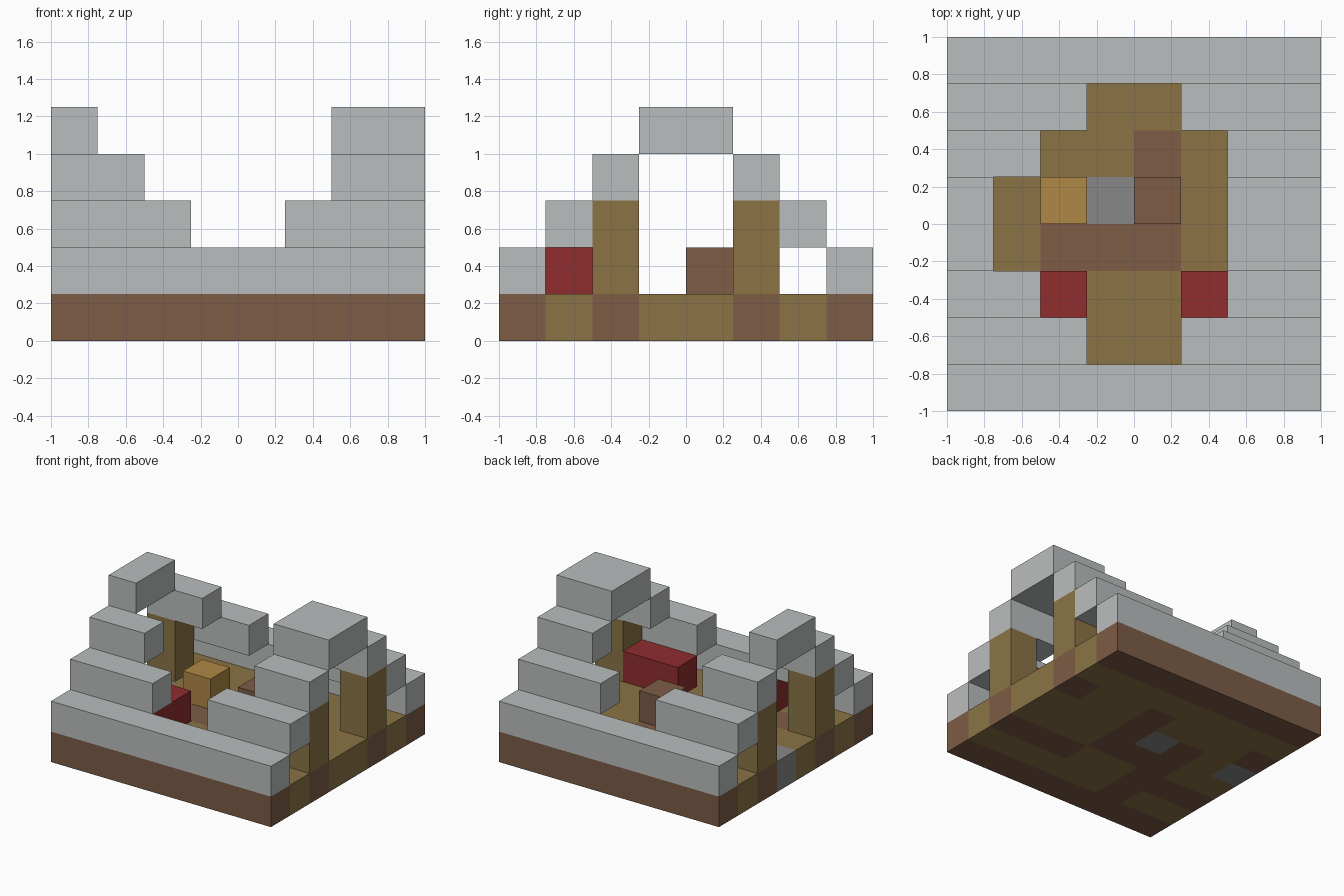
import bpy, bmesh
from mathutils import Matrix, Vector

cube = bpy.data.objects.get("Cube")
if cube:
    bpy.data.objects.remove(cube, do_unlink=True)

U = 0.25   # edge of one block
N = 8      # blocks per side


def linear(c):
    c /= 255
    return c / 12.92 if c <= 0.04045 else ((c + 0.055) / 1.055) ** 2.4


def material(name, r, g, b):
    col = (linear(r), linear(g), linear(b), 1)
    m = bpy.data.materials.new(name)
    m.use_nodes = True
    m.diffuse_color = col
    bsdf = m.node_tree.nodes["Principled BSDF"]
    bsdf.inputs["Base Color"].default_value = col
    bsdf.inputs["Roughness"].default_value = 0.9
    return m


PALE = material("pale grey roof", 186, 190, 189)
DIRT = material("brown earth", 125, 92, 70)
OLIVE = material("olive", 139, 116, 70)
RED = material("red", 144, 45, 46)
ORANGE = material("orange wood", 176, 136, 70)
STONE = material("mid grey stone", 135, 135, 135)


def finish(bm, name, *mats):
    me = bpy.data.meshes.new(name)
    bm.to_mesh(me)
    bm.free()
    for m in mats:
        me.materials.append(m)
    ob = bpy.data.objects.new(name, me)
    bpy.context.collection.objects.link(ob)
    return ob


def block(name, cell, size, mat):
    """Box given by its lowest grid cell and its size in blocks."""
    size = Vector(size)
    centre = (Vector(cell) + size / 2) * U - Vector((1, 1, 0))
    bm = bmesh.new()
    bmesh.ops.create_cube(bm, size=1, matrix=Matrix.Translation(centre) @ Matrix.Diagonal((*(size * U), 1)))
    return finish(bm, name, mat)


# Patterned floor slab, rows listed from back to front: Dirt, Grass, Stone
pattern = [
    "DDDDDDDD",
    "GGGGGGGG",
    "DGGGDGGD",
    "SGDSDGGG",
    "GGDDDGGG",
    "DDDGGDDD",
    "GGDGGGGG",
    "DDDDDDDD",
][::-1]
bm = bmesh.new()
bmesh.ops.create_grid(bm, x_segments=N, y_segments=N, size=1)
top = bmesh.ops.extrude_face_region(bm, geom=bm.faces[:], use_keep_orig=True)
bmesh.ops.translate(bm, vec=(0, 0, U),
                    verts=[v for v in top["geom"] if isinstance(v, bmesh.types.BMVert)])
bmesh.ops.recalc_face_normals(bm, faces=bm.faces)
for f in bm.faces:
    c = f.calc_center_median()
    ix, iy = (min(N - 1, int((k + 1) / U)) for k in (c.x, c.y))
    f.material_index = "DGS".index(pattern[iy][ix])
finish(bm, "floor", DIRT, OLIVE, STONE)

# Stepped roof: full eaves rows, then broken tiers on each side
block("front_eaves", (0, 0, 1), (N, 1, 1), PALE)
block("back_eaves", (0, N - 1, 1), (N, 1, 1), PALE)
for side, rows in (("front", (1, 2)), ("back", (6, 5))):
    for tier, row in enumerate(rows):
        width = 3 - tier
        block(f"{side}_right_roof_tier", (0, row, 2 + tier), (width, 1, 1), PALE)
        block(f"{side}_left_roof_tier", (N - width, row, 2 + tier), (width, 1, 1), PALE)
block("right_ridge", (0, 3, 4), (1, 2, 1), PALE)
block("left_ridge", (6, 3, 4), (2, 2, 1), PALE)

# Corner posts
for x, side in ((0, "right"), (N - 1, "left")):
    for y, end in ((2, "front"), (5, "back")):
        block(f"{end}_{side}_post", (x, y, 1), (1, 1, 2), OLIVE)

# Furniture
block("right_bed", (2, 1, 1), (1, 2, 1), RED)
block("left_bed", (5, 2, 1), (2, 1, 1), RED)
block("wooden_crate", (2, 4, 1), (1, 1, 1), ORANGE)
block("earth_block", (4, 4, 1), (1, 1, 1), DIRT)
